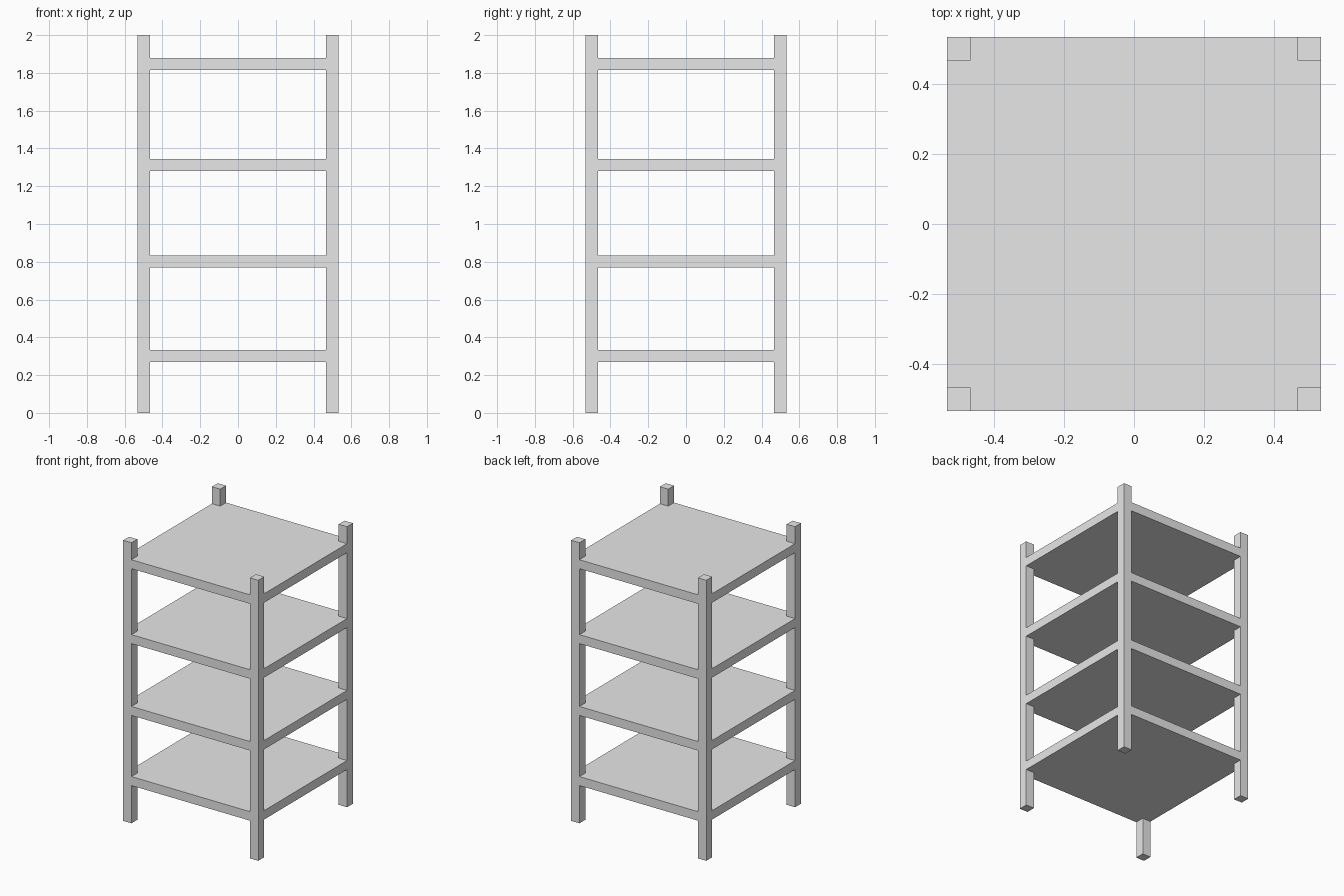
import bpy
import bmesh

cube = bpy.data.objects.get("Cube")
if cube:
    bpy.data.objects.remove(cube, do_unlink=True)

OUTER = 0.533      # half width of the rack
INNER = 0.467      # inner side of the posts
HEIGHT = 2.0
THICKNESS = 0.064
SHELF_BOTTOMS = {"bottom": 0.269, "lower": 0.769, "upper": 1.281, "top": 1.815}

grey = bpy.data.materials.new("light_grey")
grey.use_nodes = True
colour = (0.8, 0.8, 0.8, 1)
grey.diffuse_color = colour
grey.node_tree.nodes["Principled BSDF"].inputs["Base Color"].default_value = colour


def extrude_profile(name, points, bottom, height):
    """Extrude a flat outline upwards into a solid."""
    bm = bmesh.new()
    face = bm.faces.new([bm.verts.new((x, y, bottom)) for x, y in points])
    top = bmesh.ops.extrude_face_region(bm, geom=[face])["geom"]
    verts = [v for v in top if isinstance(v, bmesh.types.BMVert)]
    bmesh.ops.translate(bm, verts=verts, vec=(0, 0, height))
    bmesh.ops.recalc_face_normals(bm, faces=bm.faces)
    mesh = bpy.data.meshes.new(name)
    bm.to_mesh(mesh)
    bm.free()
    mesh.materials.append(grey)
    obj = bpy.data.objects.new(name, mesh)
    bpy.context.collection.objects.link(obj)


# Square corner posts
for side, sx in (("left", 1), ("right", -1)):
    for end, sy in (("front", -1), ("back", 1)):
        a, b = OUTER, INNER
        corners = [(a, a), (b, a), (b, b), (a, b)]
        extrude_profile(f"{end}_{side}_post",
                        [(sx * x, sy * y) for x, y in corners], 0, HEIGHT)

# Shelves, notched around the posts and flush with their outer sides
quarter = [(OUTER, INNER), (INNER, INNER), (INNER, OUTER)]
outline = []
for turn in range(4):
    outline += quarter
    quarter = [(-y, x) for x, y in quarter]
for level, bottom in SHELF_BOTTOMS.items():
    extrude_profile(f"{level}_shelf", outline, bottom, THICKNESS)
